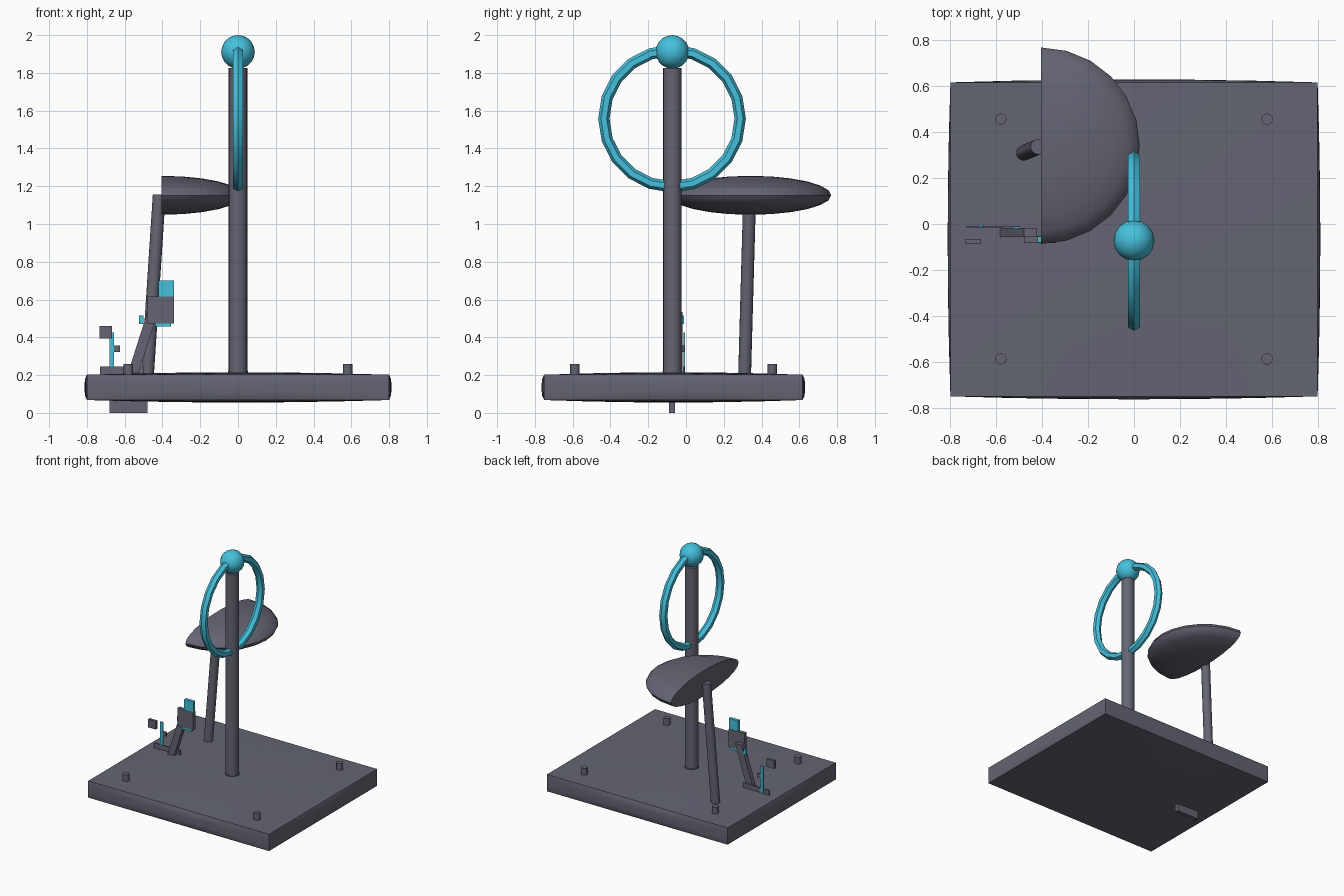
import bpy, bmesh, math
from mathutils import Vector, Matrix

if "Cube" in bpy.data.objects:
    bpy.data.objects.remove(bpy.data.objects["Cube"])


def colour(name, rgb):
    m = bpy.data.materials.new(name)
    m.diffuse_color = (*rgb, 1)
    m.use_nodes = True
    m.node_tree.nodes["Principled BSDF"].inputs["Base Color"].default_value = m.diffuse_color
    return m


cyan = colour("cyan", (0.06, 0.53, 0.72))
slate = colour("slate", (0.125, 0.13, 0.168))


def smooth_by_angle(ob):
    bpy.ops.object.select_all(action='DESELECT')
    ob.select_set(True)
    bpy.context.view_layer.objects.active = ob
    bpy.ops.object.shade_smooth_by_angle(angle=math.radians(35))


def finish(name, bm, mat=slate, smooth=True):
    me = bpy.data.meshes.new(name)
    bmesh.ops.recalc_face_normals(bm, faces=bm.faces)
    bm.to_mesh(me)
    bm.free()
    ob = bpy.data.objects.new(name, me)
    bpy.context.collection.objects.link(ob)
    me.materials.append(mat)
    if smooth:
        smooth_by_angle(ob)
    return ob


def box(name, x, y, z, mat=slate):
    bm = bmesh.new()
    bmesh.ops.create_cube(bm, size=1)
    for v in bm.verts:
        v.co = [(a + b) / 2 + c * (b - a) for (a, b), c in zip((x, y, z), v.co)]
    return finish(name, bm, mat, False)


def rod(name, a, b, r, segments=16):
    a, b = Vector(a), Vector(b)
    d = b - a
    bm = bmesh.new()
    m = Matrix.Translation((a + b) / 2) @ Vector((0, 0, 1)).rotation_difference(d).to_matrix().to_4x4()
    bmesh.ops.create_cone(bm, cap_ends=True, segments=segments, radius1=r, radius2=r,
                          depth=d.length, matrix=m)
    return finish(name, bm)


# Slab base with gently swollen faces
bm = bmesh.new()
bmesh.ops.create_cube(bm, size=2)
bmesh.ops.subdivide_edges(bm, edges=bm.edges[:], cuts=5, use_grid_fill=True)
half, swell = (0.80, 0.684, 0.067), (0.012, 0.013, 0.013)
for v in bm.verts:
    p = v.co.copy()
    for i in range(3):
        q = 1.0
        for j in range(3):
            if j != i:
                q *= 1 - (p[j] ** 4 if j == 2 else p[j] ** 2)
        v.co[i] = p[i] * (half[i] + swell[i] * q)
    v.co += Vector((0, -0.067, 0.135))
finish("base", bm)

# Corner bolts
for x in (-0.58, 0.58):
    for y in (-0.588, 0.457):
        rod("bolt", (x, y, 0.19), (x, y, 0.258), 0.025, 12)

# Main column with foot collar, ball on top
rod("column", (0, -0.072, 0.19), (0, -0.072, 1.825), 0.049, 20)
rod("column_collar", (0, -0.072, 0.19), (0, -0.072, 0.222), 0.053, 20)
bm = bmesh.new()
bmesh.ops.create_uvsphere(bm, u_segments=16, v_segments=10, radius=0.089,
                          matrix=Matrix.Translation((0, -0.072, 1.911)))
finish("ball", bm, cyan)

# Upright ring
bpy.ops.mesh.primitive_torus_add(location=(0, -0.074, 1.558), rotation=(0, math.pi / 2, 0),
                                 major_segments=20, minor_segments=6,
                                 major_radius=0.361, minor_radius=0.03)
ring = bpy.context.object
ring.name = "ring"
ring.data.materials.append(cyan)
smooth_by_angle(ring)

# Half-lens seat on a leaning post
bm = bmesh.new()
bmesh.ops.create_uvsphere(bm, u_segments=24, v_segments=12, radius=1)
bmesh.ops.bisect_plane(bm, geom=bm.verts[:] + bm.edges[:] + bm.faces[:], dist=1e-4,
                       plane_co=(0, 0, 0), plane_no=(1, 0, 0), clear_inner=True)
bmesh.ops.holes_fill(bm, edges=[e for e in bm.edges if e.is_boundary], sides=0)
for v in bm.verts:
    v.co = (-0.405 + 0.43 * v.co.x, 0.341 + 0.428 * v.co.y, 1.152 + 0.103 * v.co.z)
finish("seat", bm)
rod("seat_post", (-0.48, 0.31, 0.19), (-0.417, 0.337, 1.155), 0.034)

# Small plate mechanism on the left
box("mechanism_rail", (-0.73, -0.50), (-0.017, -0.008), (0.20, 0.245))
box("lever_stem", (-0.68, -0.656), (-0.014, -0.004), (0.21, 0.425), cyan)
box("lever_plate", (-0.734, -0.667), (-0.088, -0.066), (0.395, 0.46))
box("lever_knob", (-0.656, -0.625), (-0.018, -0.008), (0.322, 0.357))
box("upper_plate", (-0.48, -0.34), (-0.082, -0.052), (0.473, 0.615))
box("upper_tab", (-0.42, -0.34), (-0.08, -0.055), (0.60, 0.70), cyan)
box("lower_tab", (-0.44, -0.355), (-0.08, -0.055), (0.457, 0.49), cyan)
box("side_tab", (-0.525, -0.50), (-0.02, -0.01), (0.47, 0.515), cyan)
box("under_plate", (-0.68, -0.48), (-0.09, -0.058), (0.0, 0.10))

# Sloping strut: sheared box
strut = box("strut", (-0.028, 0.028), (-0.057, -0.018), (0.21, 0.535))
for v in strut.data.vertices:
    v.co.x += -0.555 + (v.co.z - 0.21) * 0.32
